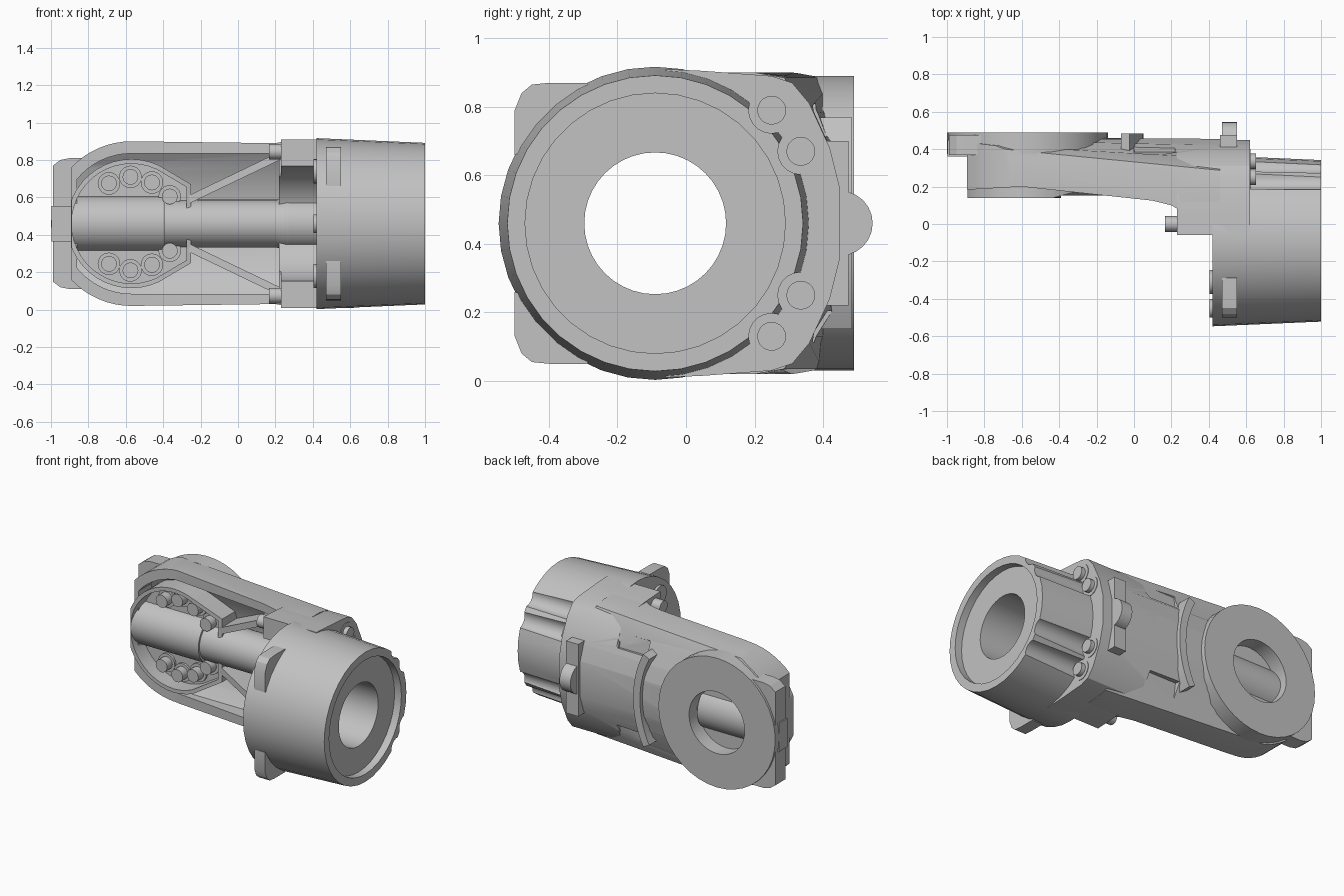
import bpy, bmesh, math
from mathutils import Vector

cube = bpy.data.objects.get("Cube")
if cube:
    bpy.data.objects.remove(cube, do_unlink=True)

grey = bpy.data.materials.new("plain grey")
grey.use_nodes = True
grey.diffuse_color = (0.54, 0.54, 0.54, 1)
grey.node_tree.nodes["Principled BSDF"].inputs["Base Color"].default_value = (0.54, 0.54, 0.54, 1)

MID = 0.46          # height of the symmetry plane
DRUM_Y = -0.09      # drum axis
DISC_X = -0.57      # rear disc axis


def prism(name, axis, pts, a, b, end=None):
    """Extrude a profile from a to b; X takes (y,z), Y takes (x,z), Z takes (x,y).
    An end profile with the same number of points makes a loft."""
    def place(p, t):
        u, v = p
        return {"X": (t, u, v), "Y": (u, t, v), "Z": (u, v, t)}[axis]
    bm = bmesh.new()
    lo = [bm.verts.new(place(p, a)) for p in pts]
    hi = [bm.verts.new(place(p, b)) for p in end or pts]
    bm.faces.new(lo)
    bm.faces.new(hi)
    for i in range(len(pts)):
        j = (i + 1) % len(pts)
        bm.faces.new((lo[i], lo[j], hi[j], hi[i]))
    bmesh.ops.recalc_face_normals(bm, faces=bm.faces)
    mesh = bpy.data.meshes.new(name)
    bm.to_mesh(mesh)
    bm.free()
    mesh.materials.append(grey)
    ob = bpy.data.objects.new(name, mesh)
    bpy.context.collection.objects.link(ob)
    return ob


def arc(u, v, r, start=0, stop=360, n=32):
    full = stop - start == 360
    steps = n if full else n + 1
    angles = [math.radians(start + (stop - start) * i / n) for i in range(steps)]
    return [(u + r * math.cos(t), v + r * math.sin(t)) for t in angles]


def rod(name, axis, u, v, r, a, b, n=32, scale=1):
    return prism(name, axis, arc(u, v, r, n=n), a, b, arc(u, v, r * scale, n=n))


def box(name, x, y, z):
    return prism(name, "Z", [(x[0], y[0]), (x[1], y[0]), (x[1], y[1]), (x[0], y[1])], *z)


def combine(ob, tool, op="DIFFERENCE"):
    mod = ob.modifiers.new("shape", "BOOLEAN")
    mod.operation, mod.solver, mod.object = op, "EXACT", tool
    bpy.context.view_layer.objects.active = ob
    bpy.ops.object.modifier_apply(modifier=mod.name)
    bpy.data.objects.remove(tool, do_unlink=True)


def mirrored(half):
    """Complete a profile across the symmetry plane."""
    return half + [(u, 2 * MID - v) for u, v in reversed(half)]


# Tapered drum with through bore, recessed end and bolt flutes
drum = rod("drum", "X", DRUM_Y, MID, 0.457, 0.42, 1.0, 36, 0.945)
combine(drum, rod("bore_cutter", "X", DRUM_Y, MID, 0.207, 0.3, 1.1, 40))
combine(drum, rod("recess_cutter", "X", DRUM_Y, MID, 0.38, 0.95, 1.1, 36))
bolts = [(0.25, 0.33), (0.335, 0.21), (0.335, -0.21), (0.25, -0.33)]
for y, dz in bolts:
    combine(drum, rod("flute_cutter", "X", y, MID + dz, 0.067, 0.62, 1.1, 20))
    rod("collar_bolt_seat", "X", y, MID + dz, 0.066, 0.58, 0.624, 24)
    rod("collar_bolt", "X", y, MID + dz, 0.042, 0.58, 0.652, 20)

# Ears beside the drum and bosses on its inner end
for side in (1, -1):
    pts = [(-0.5, 0.2), (-0.5, 0.33), (-0.48, 0.38), (-0.45, 0.405), (-0.4, 0.41), (-0.29, 0.41), (-0.2, 0.3)]
    prism("drum_ear", "X", [(y, MID + side * z) for y, z in pts], 0.47, 0.55)
    rod("drum_end_boss", "X", -0.31, MID + side * 0.28, 0.065, 0.405, 0.45, 20)
rod("drum_end_boss", "X", -0.45, MID, 0.05, 0.405, 0.45, 20)

# Collar joining the arm and the drum
half = [(-0.06, 0.91), (0.05, 0.905), (0.25, 0.89), (0.31, 0.87), (0.36, 0.81), (0.42, 0.68), (0.45, 0.56)]
collar = prism("collar", "X", mirrored(half), 0.23, 0.62)
combine(collar, rod("collar_cutter", "X", DRUM_Y, MID, 0.31, 0.1, 0.8))

# Hollow arm: side outline trimmed by its plan and a chamfer that grows towards the collar
outline = arc(DISC_X, MID, 0.44, 90, 137, 8) + arc(DISC_X, MID, 0.44, 223, 270, 8)
outline += [(0.2, 0.03), (0.25, 0.02), (0.46, 0.02), (0.46, 0.9), (0.25, 0.9), (0.2, 0.89)]
arm = prism("arm_shell", "Y", outline, 0, 0.47)
plan = [(-0.95, 0.18), (-0.6, 0.2), (0.1, 0.125), (0.2, 0.1), (0.25, 0.07), (0.5, 0.07), (0.5, 0.5), (-0.95, 0.5)]
combine(arm, prism("plan_tool", "Z", plan, -0.1, 1.1), "INTERSECT")
disc_end = [(0, 0.91), (0.34, 0.905), (0.44, 0.885), (0.45, 0.79), (0.46, 0.68), (0.465, 0.58)]
collar_end = [(0, 0.91), (0.2, 0.9), (0.285, 0.885), (0.35, 0.79), (0.42, 0.68), (0.455, 0.58)]
combine(arm, prism("section_tool", "X", mirrored(disc_end), -1.1, 0.48, mirrored(collar_end)), "INTERSECT")

# Cavity follows the chamfered wall
inner = arc(DISC_X, MID, 0.375, 90, 141, 8) + arc(DISC_X, MID, 0.375, 219, 270, 8)
inner += [(0.22, 0.085), (0.22, 0.835)]
cavity = prism("cavity_cutter", "Y", inner, -0.1, 0.6)
inside = [(-0.2, 0.86), (0.22, 0.86), (0.29, 0.76), (0.36, 0.58)]
combine(cavity, prism("cavity_tool", "X", mirrored(inside), -1.1, 0.6), "INTERSECT")
combine(arm, cavity)
combine(arm, rod("mouth_cutter", "X", DRUM_Y, MID, 0.31, 0.19, 0.8))

# Slanted pockets on the two rear chamfers
for side in (1, -1):
    pts = [(0.37, 0.345), (0.385, 0.25), (0.5, 0.27), (0.45, 0.4)]
    combine(arm, prism("pocket_cutter", "X", [(y, MID + side * z) for y, z in pts], 0.0, 0.22))

# Rear disc with blind hole, and the end plate beneath it
disc = rod("rear_disc", "Y", DISC_X, MID, 0.43, 0.375, 0.49, 40)
combine(disc, rod("disc_hole_cutter", "Y", DISC_X, MID, 0.205, 0.39, 0.6, 36))
arm_hole = rod("arm_hole_cutter", "Y", DISC_X, MID, 0.25, 0.38, 0.6, 36)
combine(arm, arm_hole)
half = [(-0.6, 0.81), (-0.9, 0.81), (-0.95, 0.8), (-0.99, 0.77)]
plate = prism("end_plate", "Y", mirrored(half), 0.37, 0.475)
combine(plate, rod("plate_cutter", "Y", DISC_X, MID, 0.35, 0.3, 0.6))
box("end_pad", (-0.998, -0.88), (0.36, 0.45), (0.365, 0.555))

# Curved ridge beside the disc
ridge = arc(-0.63, MID, 0.63, -27, 27, 14) + arc(-0.63, MID, 0.68, 27, -27, 14)
prism("curved_ridge", "Y", ridge, 0.385, 0.485)

# Rear latch plate with rounded boss
box("latch_plate", (0.46, 0.55), (0.38, 0.475), (0.22, 0.7))
rod("latch_boss", "X", 0.45, MID, 0.095, 0.47, 0.55, 24)

# Front cup holding the bolts: round on top, flat towards the collar
cup_plan = [(-0.89, 0.14), (-0.43, 0.14), (-0.25, 0.19), (-0.25, 0.36), (-0.89, 0.36)]
cup_edge = [(-0.25, 0.25), (-0.25, 0.67)]
cup = prism("front_cup", "Y", arc(DISC_X, MID, 0.345, 65, 295, 28) + cup_edge, 0.1, 0.37)
combine(cup, prism("cup_tool", "Z", cup_plan, -0.1, 1.1), "INTERSECT")
pocket_edge = [(-0.275, 0.265), (-0.275, 0.655)]
combine(cup, prism("cup_cutter", "Y", arc(DISC_X, MID, 0.32, 65, 295, 28) + pocket_edge, 0, 0.25))
for side in (1, -1):
    for x, z in ((-0.69, 0.215), (-0.575, 0.25), (-0.46, 0.22), (-0.365, 0.145)):
        rod("cup_bolt_seat", "Y", x, MID + side * z, 0.06, 0.235, 0.27, 24)
        rod("cup_bolt", "Y", x, MID + side * z, 0.042, 0.18, 0.27, 20)

# Inner tubes
rod("wide_tube", "X", 0.29, MID, 0.15, -0.89, -0.39, 32)
rod("thin_tube", "X", 0.28, MID, 0.128, -0.4, 0.3, 32)
rod("tube_flare", "X", 0.28, MID, 0.125, 0.19, 0.27, 32, 1.12)
rod("tube_socket", "X", 0.28, MID, 0.138, 0.25, 0.42, 32)

# Braces and corner bolts, above and below
for side in (1, -1):
    a, b = Vector((-0.26, 0.13)), Vector((0.24, 0.37))
    n = (b - a).orthogonal().normalized() * 0.02
    pts = [(p.x, MID + side * p.y) for p in (a + n, b + n, b - n, a - n)]
    brace = prism("diagonal_brace", "Y", pts, 0.1, 0.34)
    slope = [(-0.3, 0.19), (0.25, 0.125), (0.25, 0.28), (-0.3, 0.36)]
    combine(brace, prism("brace_tool", "Z", slope, -0.1, 1.1), "INTERSECT")
    rod("corner_bolt", "X", 0, MID + side * 0.385, 0.042, 0.165, 0.3, 18)

# Smooth rounded walls, keep sharp edges
bpy.ops.object.select_all(action="DESELECT")
for ob in bpy.context.collection.objects:
    if ob.type == "MESH" and ob.data.materials and ob.data.materials[0] == grey:
        ob.select_set(True)
        bpy.context.view_layer.objects.active = ob
bpy.ops.object.shade_smooth_by_angle(angle=math.radians(25))
